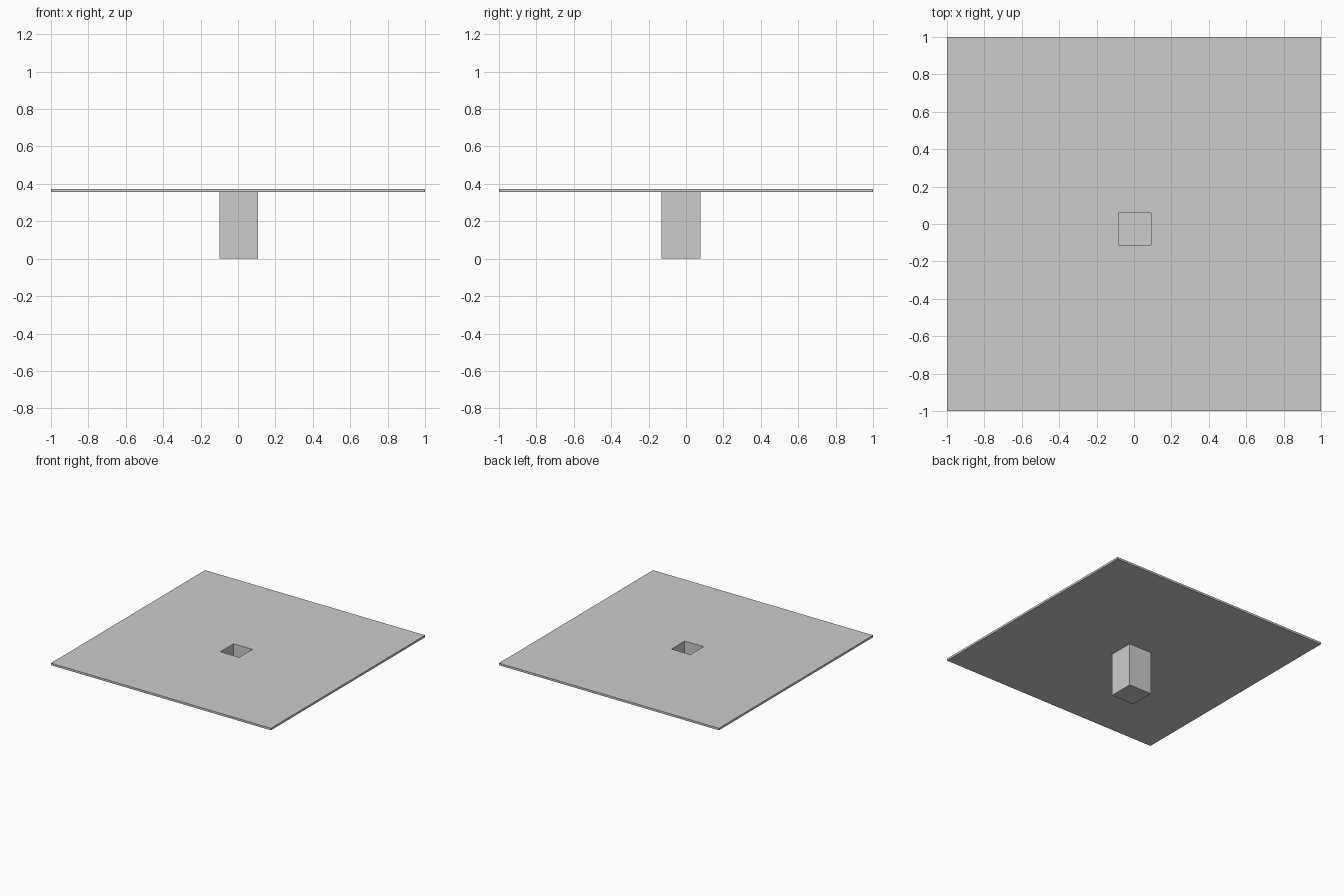
import bpy

if "Cube" in bpy.data.objects:
    bpy.data.objects.remove(bpy.data.objects["Cube"])

TOP, UNDER = 0.373, 0.356      # countertop faces
CX, CY = 0.004, -0.026         # basin centre
OUTER, INNER, WALL = 0.208, 0.172, 0.018


def box(name, cx, cy, z0, z1, size):
    bpy.ops.mesh.primitive_cube_add(size=1, location=(cx, cy, (z0 + z1) / 2))
    ob = bpy.context.object
    ob.name = name
    ob.scale = (size, size, z1 - z0)
    bpy.ops.object.transform_apply(location=False, rotation=False, scale=True)
    return ob


def cut(ob, cutter):
    mod = ob.modifiers.new("opening", 'BOOLEAN')
    mod.operation = 'DIFFERENCE'
    mod.solver = 'EXACT'
    mod.object = cutter
    bpy.context.view_layer.objects.active = ob
    bpy.ops.object.modifier_apply(modifier=mod.name)


# Thin square slab and the closed square well hanging below it
slab = box("slab", 0, 0, UNDER, TOP, 2.0)
well = box("well", CX, CY, 0, UNDER, OUTER)

# One shared opening goes through the slab and hollows the well
cutter = box("opening_cutter", CX, CY, WALL, TOP + 0.1, INNER)
for part in (slab, well):
    cut(part, cutter)
bpy.data.objects.remove(cutter, do_unlink=True)
